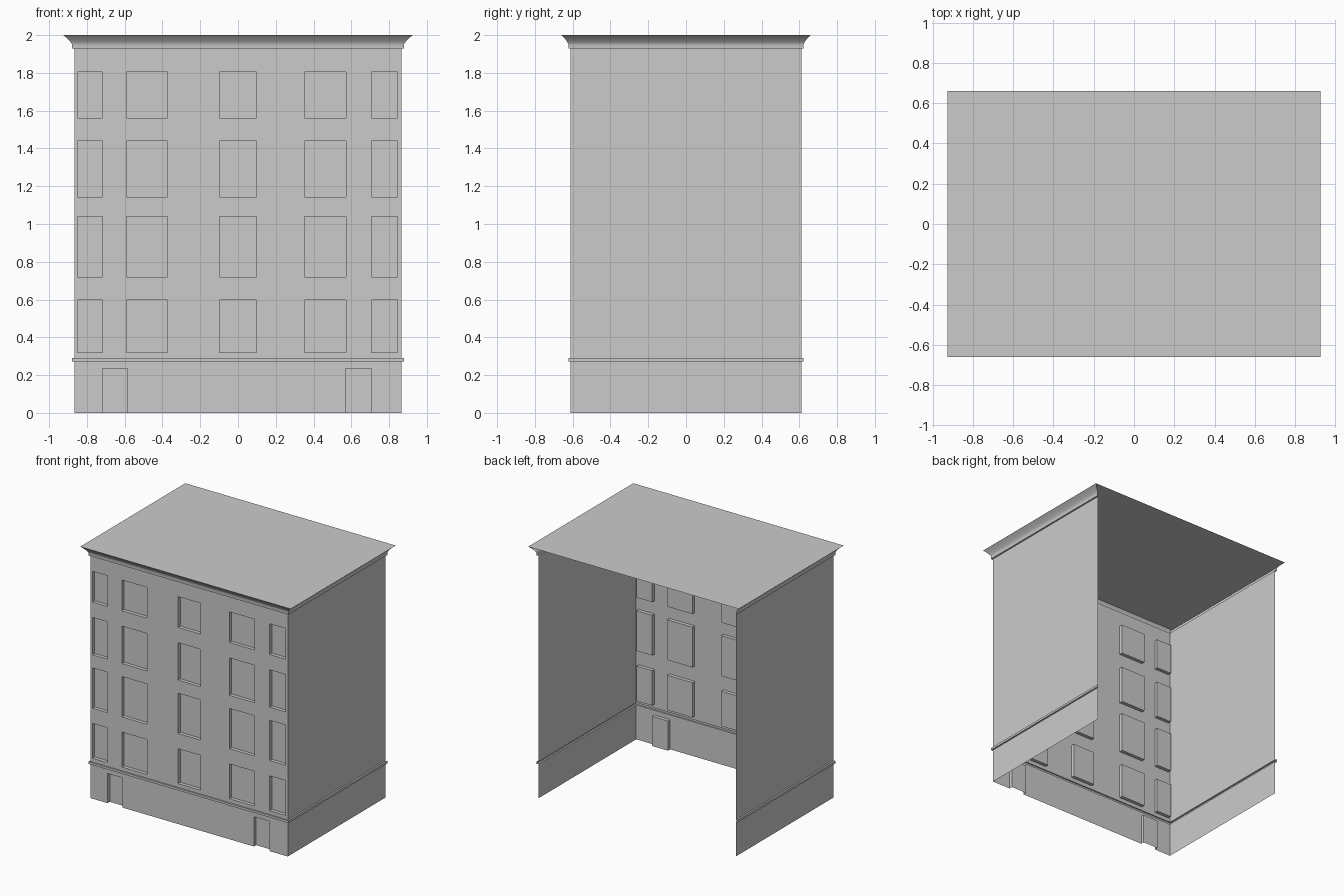
import bpy, bmesh, math

if "Cube" in bpy.data.objects:
    bpy.data.objects.remove(bpy.data.objects["Cube"])

HX, HY = 0.866, 0.612          # half width and half depth of the walls
DEPTH = 0.028                  # window and door recess
Z_TRIM0, Z_TRIM1, Z_TOP = 0.273, 0.291, 1.928


def finish(bm, name, smooth=False):
    bmesh.ops.remove_doubles(bm, verts=bm.verts, dist=0.0005)
    me = bpy.data.meshes.new(name)
    bm.to_mesh(me)
    bm.free()
    ob = bpy.data.objects.new(name, me)
    bpy.context.collection.objects.link(ob)
    if smooth:
        bpy.ops.object.select_all(action='DESELECT')
        ob.select_set(True)
        bpy.context.view_layer.objects.active = ob
        bpy.ops.object.shade_smooth_by_angle(angle=math.radians(28))
    return ob


def quad(bm, *pts):
    bm.faces.new([bm.verts.new(p) for p in pts])


def sweep(bm, profile, sides=(0, 1, 2)):
    """Mitred strip round left, front and right (back open); profile = (offset, z)."""
    def corners(off, z):
        x, y = HX + off, HY + off * 0.8
        return [(-x, y, z), (-x, -y, z), (x, -y, z), (x, y, z)]
    for p, q in zip(profile, profile[1:]):
        a, b = corners(*p), corners(*q)
        for i in sides:
            quad(bm, a[i], a[i + 1], b[i + 1], b[i])


def pierced_wall(bm, z0, z1, cols, rows, sill=True):
    """Front wall with recessed panels at every column/row crossing."""
    xs = sorted([-HX, HX] + [x for c in cols for x in c])
    zs = sorted({z0, z1} | {z for r in rows for z in r})
    yf, yb = -HY, -HY + DEPTH
    for xa, xb in zip(xs, xs[1:]):
        for za, zb in zip(zs, zs[1:]):
            if (xa, xb) in cols and (za, zb) in rows:
                quad(bm, (xa, yb, za), (xb, yb, za), (xb, yb, zb), (xa, yb, zb))
                quad(bm, (xa, yf, za), (xa, yb, za), (xa, yb, zb), (xa, yf, zb))
                quad(bm, (xb, yb, za), (xb, yf, za), (xb, yf, zb), (xb, yb, zb))
                quad(bm, (xa, yb, zb), (xb, yb, zb), (xb, yf, zb), (xa, yf, zb))
                if sill:
                    quad(bm, (xa, yf, za), (xb, yf, za), (xb, yb, za), (xa, yb, za))
            else:
                quad(bm, (xa, yf, za), (xb, yf, za), (xb, yf, zb), (xa, yf, zb))


# Ground floor walls with two doors
bm = bmesh.new()
sweep(bm, [(0, 0), (0, Z_TRIM0)], sides=(0, 2))
pierced_wall(bm, 0, Z_TRIM0, [(-0.718, -0.585), (0.568, 0.706)], [(0, 0.236)], sill=False)
finish(bm, "ground_floor_walls")

# Upper walls with five columns and four rows of windows
bm = bmesh.new()
sweep(bm, [(0, Z_TRIM1), (0, Z_TOP)], sides=(0, 2))
columns = [(-0.85, -0.717), (-0.591, -0.373), (-0.098, 0.098), (0.352, 0.573), (0.706, 0.844)]
rows = [(0.321, 0.598), (0.719, 1.039), (1.143, 1.440), (1.562, 1.806)]
pierced_wall(bm, Z_TRIM1, Z_TOP, columns, rows)
finish(bm, "upper_walls")

# String course above the doors
bm = bmesh.new()
sweep(bm, [(0, Z_TRIM0), (0.013, Z_TRIM0), (0.013, Z_TRIM1), (0, Z_TRIM1)])
finish(bm, "string_course")

# Flared cornice
bm = bmesh.new()
cove = [(0.013 + 0.046 * (i / 6) ** 1.4, 1.95 + 0.05 * i / 6) for i in range(7)]
sweep(bm, [(0, Z_TOP), (0.013, Z_TOP)] + cove)
finish(bm, "cornice", smooth=True)

# Flat roof
bm = bmesh.new()
rx, ry = HX + 0.059, HY + 0.059 * 0.8
quad(bm, (-rx, -ry, 2), (rx, -ry, 2), (rx, ry, 2), (-rx, ry, 2))
finish(bm, "roof")
